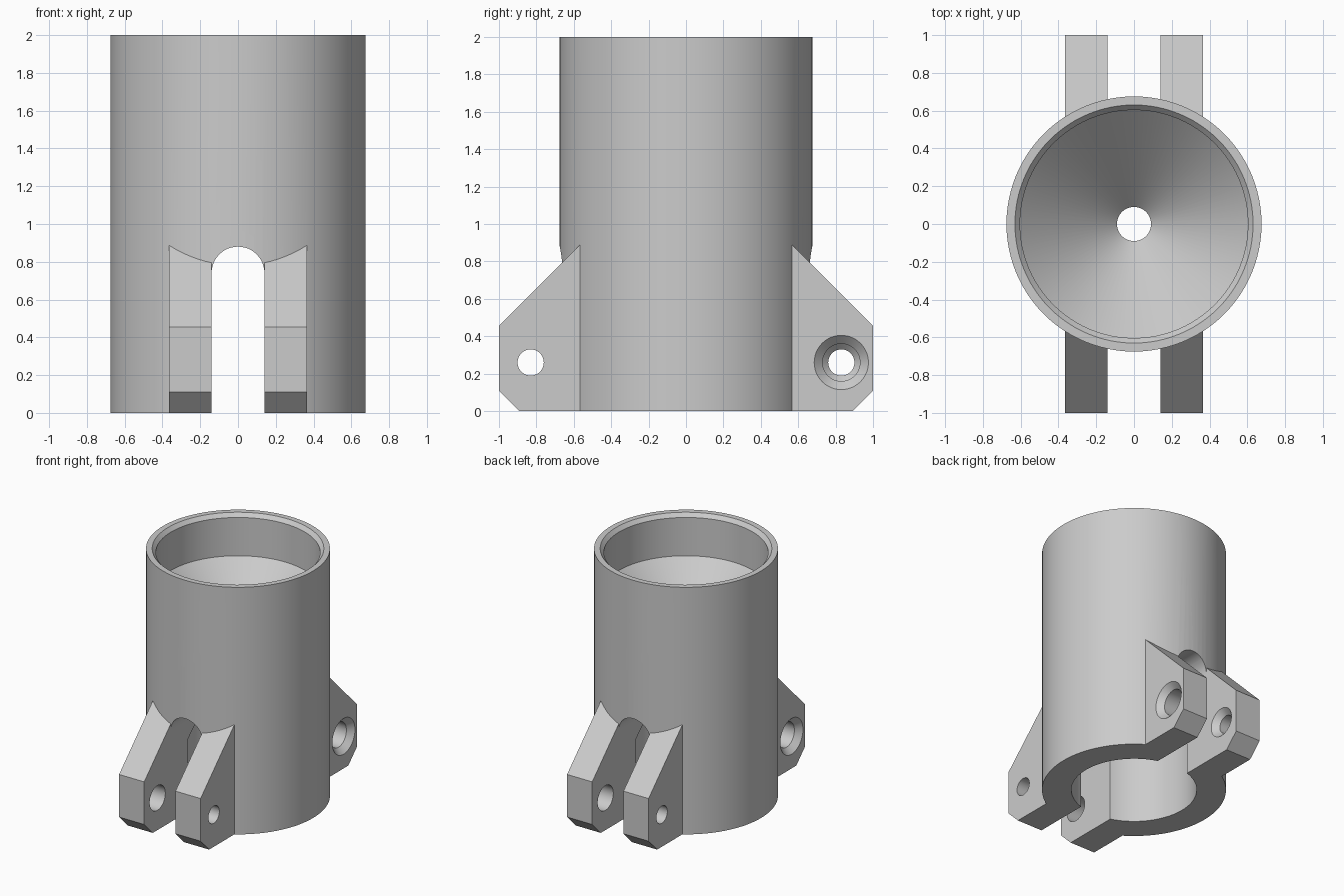
import bpy, bmesh, math
from mathutils import Matrix

if "Cube" in bpy.data.objects:
    bpy.data.objects.remove(bpy.data.objects["Cube"])

grey = bpy.data.materials.new("light_grey")
grey.diffuse_color = (0.6, 0.6, 0.6, 1)
grey.use_nodes = True
grey.node_tree.nodes["Principled BSDF"].inputs["Base Color"].default_value = grey.diffuse_color


def finish(name, bm):
    bmesh.ops.remove_doubles(bm, verts=bm.verts, dist=1e-5)
    bmesh.ops.recalc_face_normals(bm, faces=bm.faces)
    me = bpy.data.meshes.new(name)
    bm.to_mesh(me)
    bm.free()
    me.materials.append(grey)
    ob = bpy.data.objects.new(name, me)
    bpy.context.collection.objects.link(ob)
    return ob


def lathe(name, profile, steps, closed=True, matrix=Matrix()):
    """Spin an (r, z) profile around z, then place it with a matrix."""
    bm = bmesh.new()
    vs = [bm.verts.new((r, 0, z)) for r, z in profile]
    n = len(vs)
    es = [bm.edges.new((vs[i], vs[(i + 1) % n])) for i in range(n if closed else n - 1)]
    bmesh.ops.spin(bm, geom=vs + es, cent=(0, 0, 0), axis=(0, 0, 1),
                   angle=math.tau, steps=steps, use_merge=True)
    bm.transform(matrix)
    return finish(name, bm)


def prism(name, points, offset):
    """Extrude a flat outline by an offset."""
    bm = bmesh.new()
    face = bm.faces.new([bm.verts.new(p) for p in points])
    new = bmesh.ops.extrude_face_region(bm, geom=[face])["geom"]
    bmesh.ops.translate(bm, vec=offset, verts=[v for v in new if isinstance(v, bmesh.types.BMVert)])
    # the start face is kept, so the prism is closed
    return finish(name, bm)


def boolean(ob, tool, op):
    mod = ob.modifiers.new(op.lower(), 'BOOLEAN')
    mod.operation, mod.solver, mod.object = op, 'EXACT', tool
    tool.hide_render = True
    bpy.context.view_layer.update()
    me = bpy.data.meshes.new_from_object(ob.evaluated_get(bpy.context.evaluated_depsgraph_get()))
    ob.modifiers.clear()
    ob.data = me
    bpy.data.objects.remove(tool)


# tube with a funnel on top and a coned bore below
body = lathe("clamp_tube", [(.46, 0), (.675, 0), (.675, 2), (.63, 2), (.603, 1.97), (.603, 1.66),
                            (.09, 1.15), (.09, .96), (.46, .59)], 96)

# four clamp ears
ear = [(.55, 0), (.89, 0), (1, .11), (1, .455), (.55, .905)]
for sy in (-1, 1):
    for x0 in (-.365, .14):
        boolean(body, prism("ear", [(x0, sy * y, z) for y, z in ear], (.225, 0, 0)), 'UNION')

# arched slot from front to back
arch = [(.14 * math.cos(a), -1.2, .74 + .14 * math.sin(a))
        for a in (math.pi * i / 24 for i in range(25))]
boolean(body, prism("slot_cutter", [(-.14, -1.2, -.1), (.14, -1.2, -.1)] + arch, (0, 2.4, 0)),
        'DIFFERENCE')

# stepped bolt holes, the front one turned half round
bolt = [(0, .45), (.145, .45), (.145, .365), (.1, .32), (.1, 0), (.115, -.14),
        (.07, -.185), (.07, -.45), (0, -.45)]
for turn in (0, math.pi):
    place = (Matrix.Rotation(turn, 4, 'Z') @ Matrix.Translation((0, .83, .26))
             @ Matrix.Rotation(math.pi / 2, 4, 'Y'))
    boolean(body, lathe("bolt_cutter", bolt, 48, False, place), 'DIFFERENCE')

# smooth the curved walls, keep edges sharp
bpy.context.view_layer.objects.active = body
body.select_set(True)
bpy.ops.object.shade_smooth_by_angle(angle=math.radians(25))
